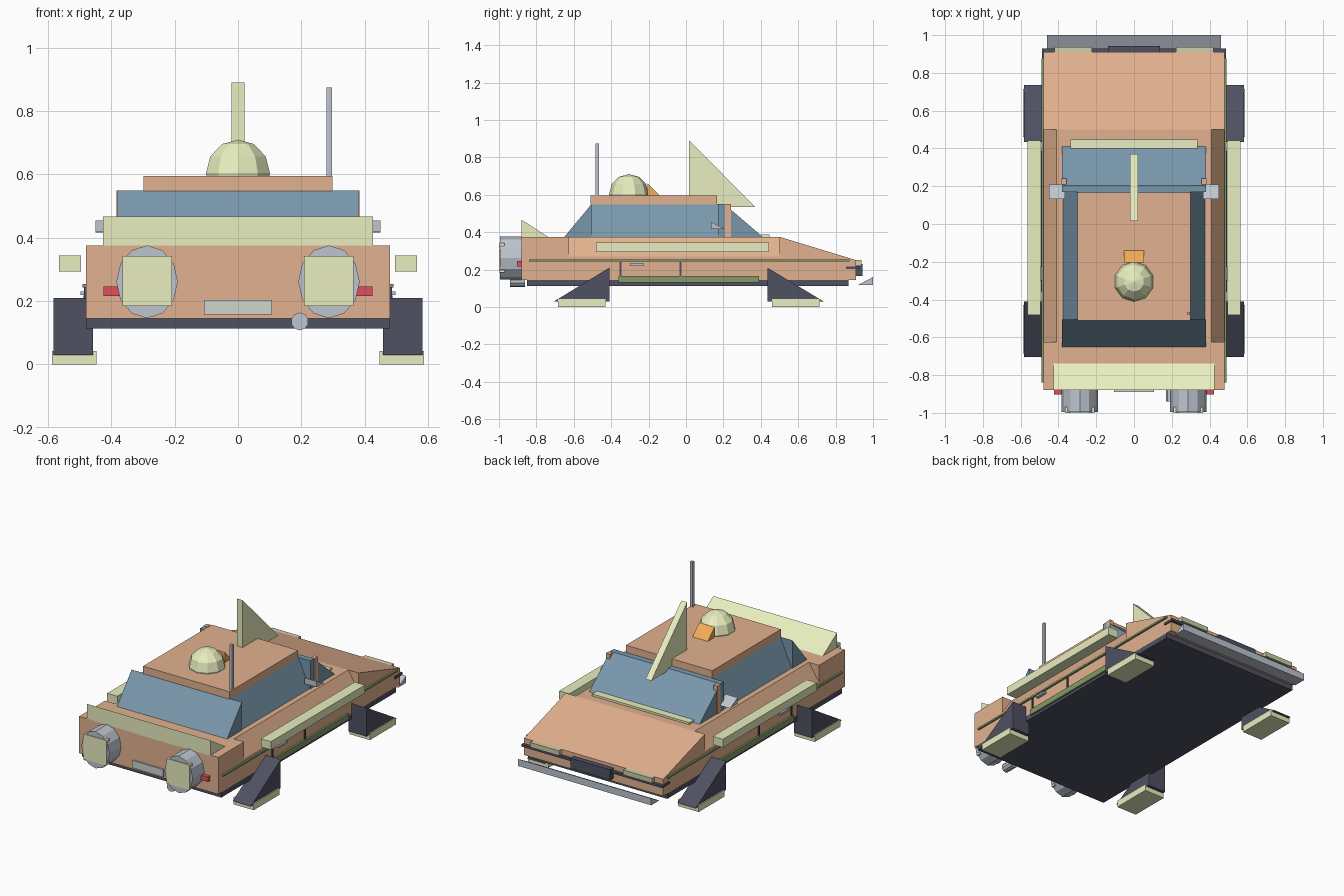
import bpy, bmesh, math
from mathutils import Matrix

if "Cube" in bpy.data.objects:
    bpy.data.objects.remove(bpy.data.objects["Cube"])


def mat(name, rgb):
    m = bpy.data.materials.new(name)
    m.diffuse_color = tuple((c / 255) ** 2.2 for c in rgb) + (1,)
    m.use_nodes = True
    m.node_tree.nodes["Principled BSDF"].inputs["Base Color"].default_value = m.diffuse_color
    return m


PAINT = mat("orange_paint", (226, 176, 142))
CREAM = mat("cream", (232, 238, 190))
GLASS = mat("blue_glass", (120, 150, 170))
DARK = mat("dark_trim", (80, 82, 98))
GREEN = mat("green_trim", (132, 152, 105))
STEEL = mat("steel", (188, 196, 206))
LAMP = mat("lamp", (205, 205, 170))
RED = mat("red_lamp", (225, 80, 95))
BEAK = mat("amber", (242, 172, 90))
PLATE = mat("plate", (205, 212, 205))


def finish(name, bm, m):
    bmesh.ops.recalc_face_normals(bm, faces=bm.faces)
    me = bpy.data.meshes.new(name)
    bm.to_mesh(me)
    bm.free()
    me.materials.append(m)
    ob = bpy.data.objects.new(name, me)
    bpy.context.collection.objects.link(ob)
    return ob


def extrude(name, pts, a, b, m, axis="x"):
    """Prism: a (y,z) profile run along x, or an (x,z) profile run along y."""
    bm = bmesh.new()
    place = (lambda p, t: (t, p[0], p[1])) if axis == "x" else (lambda p, t: (p[0], t, p[1]))
    lo = [bm.verts.new(place(p, a)) for p in pts]
    hi = [bm.verts.new(place(p, b)) for p in pts]
    bm.faces.new(lo)
    bm.faces.new(hi)
    n = len(pts)
    for i in range(n):
        bm.faces.new((lo[i], lo[(i + 1) % n], hi[(i + 1) % n], hi[i]))
    return finish(name, bm, m)


def box(name, x, y, z, m):
    return extrude(name, [(y[0], z[0]), (y[1], z[0]), (y[1], z[1]), (y[0], z[1])], x[0], x[1], m)


def tube(name, x, z, rx, rz, y, sides, m):
    bm = bmesh.new()
    bmesh.ops.create_cone(bm, cap_ends=True, segments=sides, radius1=1, radius2=1, depth=1)
    bmesh.ops.transform(bm, verts=bm.verts, matrix=Matrix.Translation((x, sum(y) / 2, z))
                        @ Matrix.Diagonal((rx, y[1] - y[0], rz, 1))
                        @ Matrix.Rotation(math.pi / 2, 4, "X"))
    return finish(name, bm, m)


# Body: tail block, middle with sloped shoulders, wedge nose
W = 0.48
box("tail_body", (-W, W), (-0.88, -0.625), (0.145, 0.375), PAINT)
extrude("middle_body", [(-W, 0.145), (W, 0.145), (W, 0.27), (0.41, 0.375), (-0.41, 0.375), (-W, 0.27)],
        -0.625, 0.5, PAINT, "y")
extrude("nose_body", [(0.5, 0.145), (0.5, 0.375), (0.91, 0.25), (0.91, 0.145)], -W, W, PAINT)
box("underbody", (-W, W), (-0.85, 0.87), (0.113, 0.147), DARK)

# Nose trim
box("nose_bumper", (-0.487, 0.487), (0.855, 0.928), (0.203, 0.217), DARK)
box("grille", (-0.137, 0.137), (0.9, 0.943), (0.165, 0.23), DARK)
extrude("front_splitter", [(0.92, 0.117), (1.0, 0.117), (1.0, 0.16)], -0.46, 0.46, STEEL)
box("windscreen_base_bar", (-0.335, 0.335), (0.4, 0.447), (0.37, 0.388), CREAM)

# Cabin
extrude("windscreen", [(0.17, 0.37), (0.17, 0.55), (0.205, 0.55), (0.41, 0.375)], -0.38, 0.38, GLASS)
extrude("rear_window", [(-0.65, 0.375), (-0.505, 0.55), (-0.505, 0.37)], -0.38, 0.38, GLASS)
extrude("side_windows", [(-0.378, 0.37), (0.378, 0.37), (0.297, 0.55), (-0.297, 0.55)], -0.505, 0.17, GLASS, "y")
box("roof", (-0.298, 0.298), (-0.51, 0.167), (0.548, 0.595), PAINT)

# Roof fittings
extrude("roof_fin", [(0.017, 0.535), (0.017, 0.89), (0.37, 0.535)], -0.02, 0.02, CREAM)
bm = bmesh.new()
bmesh.ops.create_uvsphere(bm, u_segments=10, v_segments=6, radius=0.106)
bmesh.ops.translate(bm, verts=bm.verts, vec=(0, -0.305, 0.604))
finish("roof_dome", bm, CREAM)
extrude("dome_beak", [(-0.205, 0.595), (-0.205, 0.66), (-0.14, 0.595)], -0.053, 0.053, BEAK)
box("antenna", (0.28, 0.297), (-0.483, -0.466), (0.55, 0.875), STEEL)

# Tail fittings
extrude("tail_spoiler", [(-0.88, 0.37), (-0.88, 0.467), (-0.73, 0.37)], -0.427, 0.427, CREAM)
box("tail_plate", (-0.107, 0.107), (-0.89, -0.87), (0.157, 0.203), PLATE)
tube("exhaust", 0.195, 0.136, 0.028, 0.028, (-0.94, -0.86), 10, STEEL)


def pair(name, s, x, y, z, m):
    box(name, sorted((s * x[0], s * x[1])), y, z, m)


# Parts repeated on both sides
for s, side in ((-1, "left"), (1, "right")):
    tube(side + "_thruster", s * 0.287, 0.261, 0.097, 0.115, (-0.995, -0.87), 12, STEEL)
    pair(side + "_thruster_panel", s, (0.208, 0.365), (-1.0, -0.97), (0.185, 0.342), CREAM)
    pair(side + "_tail_lamp", s, (0.37, 0.424), (-0.903, -0.87), (0.216, 0.246), RED)
    pair(side + "_headlamp", s, (0.222, 0.42), (0.9, 0.937), (0.22, 0.25), LAMP)
    pair(side + "_waist_strip", s, (0.475, 0.491), (-0.84, 0.875), (0.243, 0.254), GREEN)
    pair(side + "_sill", s, (0.47, 0.492), (-0.36, 0.39), (0.13, 0.166), GREEN)
    pair(side + "_side_rail", s, (0.495, 0.565), (-0.482, 0.443), (0.293, 0.344), CREAM)
    for y in (-0.35, -0.03):
        pair(side + "_door_seam", s, (0.47, 0.486), (y - 0.005, y + 0.005), (0.166, 0.243), DARK)
    pair(side + "_door_handle", s, (0.475, 0.498), (-0.3, -0.225), (0.219, 0.231), STEEL)
    pair(side + "_pillar", s, (0.358, 0.384), (0.208, 0.24), (0.37, 0.55), PAINT)
    extrude(side + "_mirror", [(0.133, 0.418), (0.133, 0.455), (0.208, 0.416)], s * 0.365, s * 0.45, STEEL)
    # Landing legs and pads
    for end, leg, pad in (("tail", [(-0.705, 0.03), (-0.41, 0.21), (-0.41, 0.03)], (-0.685, -0.43)),
                          ("nose", [(0.435, 0.03), (0.435, 0.21), (0.735, 0.03)], (0.46, 0.715))):
        extrude(f"{side}_{end}_leg", leg, s * 0.457, s * 0.582, DARK)
        pair(f"{side}_{end}_pad", s, (0.447, 0.588), pad, (0, 0.042), CREAM)
